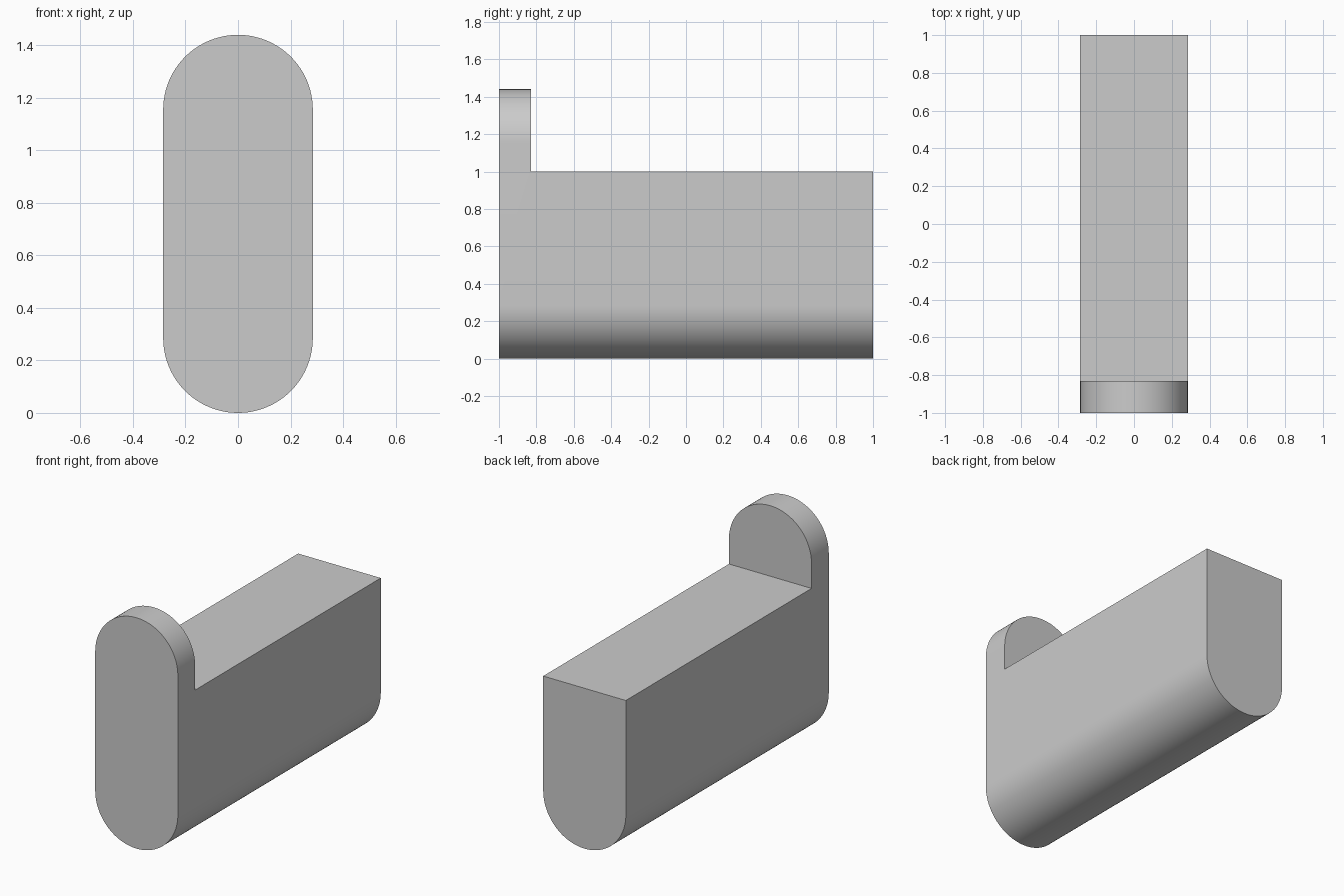
import bpy, bmesh, math

if "Cube" in bpy.data.objects:
    bpy.data.objects.remove(bpy.data.objects["Cube"])

R = 0.285          # half width and end radius
HEIGHT = 1.44      # top of the end plate
BODY_TOP = 1.0     # flat top of the long body
PLATE_BACK = -0.83 # rear face of the end plate
SEG = 48           # segments per half circle


def half_circle(zc, start):
    return [(R * math.cos(start + math.pi * i / SEG),
             zc + R * math.sin(start + math.pi * i / SEG)) for i in range(SEG + 1)]


# Long bar with a rounded-slot profile, extruded front to back
profile = half_circle(HEIGHT - R, 0) + half_circle(R, math.pi)
bm = bmesh.new()
face = bm.faces.new([bm.verts.new((x, -1, z)) for x, z in profile])
ext = bmesh.ops.extrude_face_region(bm, geom=[face])
moved = [v for v in ext["geom"] if isinstance(v, bmesh.types.BMVert)]
bmesh.ops.translate(bm, verts=moved, vec=(0, 2, 0))
bmesh.ops.recalc_face_normals(bm, faces=bm.faces)
mesh = bpy.data.meshes.new("bar_with_end_plate")
bm.to_mesh(mesh)
bm.free()
bar = bpy.data.objects.new("bar_with_end_plate", mesh)
bpy.context.collection.objects.link(bar)

# Box that cuts the flat top behind the end plate
bpy.ops.mesh.primitive_cube_add(size=1, location=(0, PLATE_BACK + 1.5, BODY_TOP + 0.5))
cutter = bpy.context.object
cutter.name = "top_cutter"
cutter.scale = (2, 3, 1)
cutter.hide_render = True

mod = bar.modifiers.new("flat_top", 'BOOLEAN')
mod.operation = 'DIFFERENCE'
mod.solver = 'EXACT'
mod.object = cutter

# Apply the cut, remove the helper, smooth the rounded sides
bpy.ops.object.select_all(action='DESELECT')
bar.select_set(True)
bpy.context.view_layer.objects.active = bar
bpy.ops.object.modifier_apply(modifier=mod.name)
bpy.data.objects.remove(cutter)
bpy.ops.object.shade_smooth_by_angle(angle=math.radians(30))
